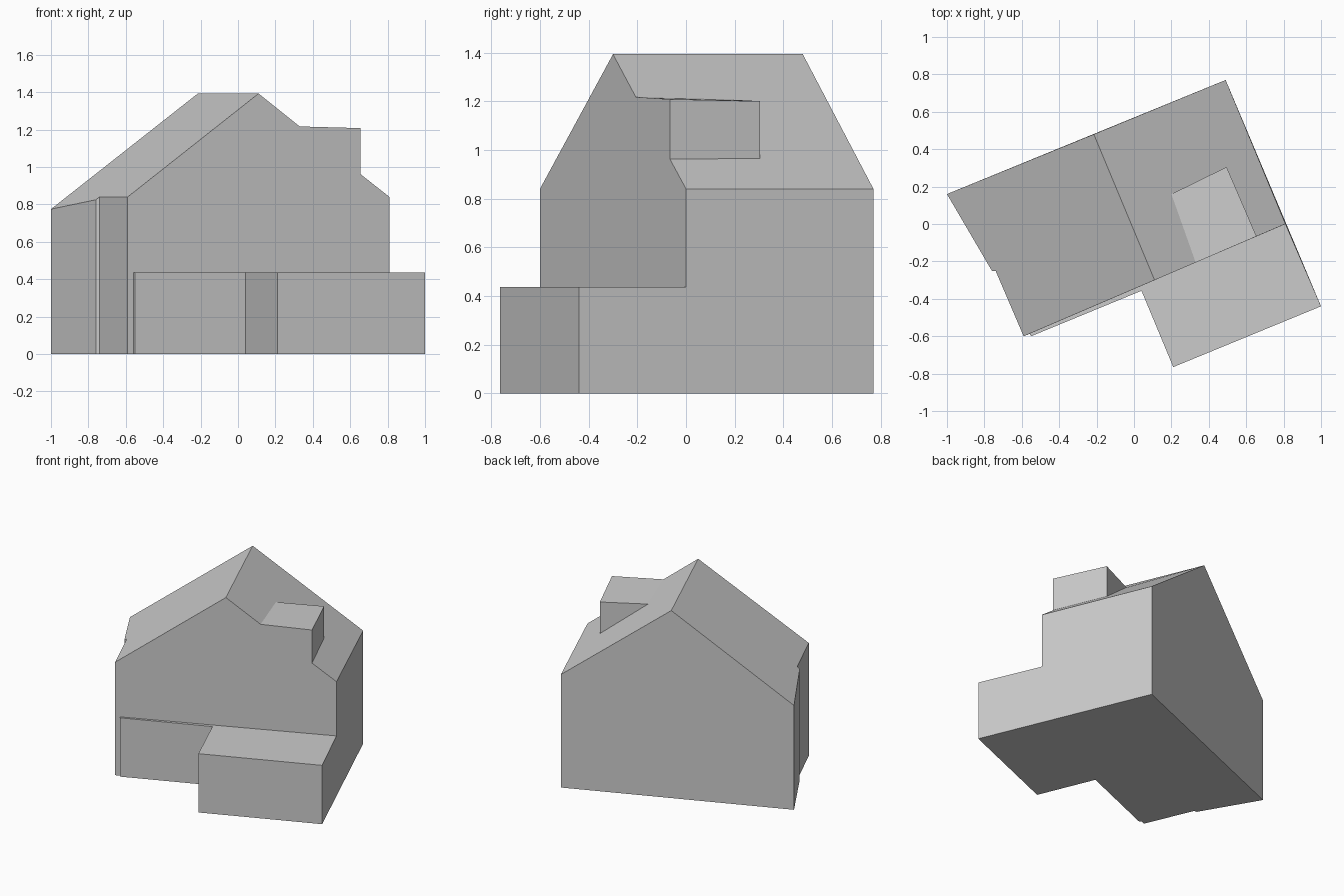
import bpy, bmesh
from mathutils import Vector

if "Cube" in bpy.data.objects:
    bpy.data.objects.remove(bpy.data.objects["Cube"])

grey = bpy.data.materials.new("light grey")
grey.diffuse_color = (0.6, 0.6, 0.6, 1)
grey.use_nodes = True
grey.node_tree.nodes["Principled BSDF"].inputs["Base Color"].default_value = grey.diffuse_color

EAVE, RIDGE, LOW = 0.84, 1.393, 0.437

# Plan positions
A, B, C, D = (-1, 0.16), (0.49, 0.77), (0.81, 0), (-0.59, -0.6)    # main corners
K1, K2 = (-0.76, -0.25), (-0.74, -0.25)                            # jog in left wall
S0, S1 = (-0.558, -0.587), (-0.55, -0.6)                           # thin front ledge
E0, E1, E2 = (0.04, -0.357), (0.21, -0.765), (1, -0.44)            # front extension
RF, RB = (0.11, -0.30), (-0.215, 0.48)                             # ridge ends


def at(p, z=0.0):
    return (p[0], p[1], z)


def build(name, panels):
    """Each panel is (outward direction, corner points)."""
    bm = bmesh.new()
    for outward, pts in panels:
        face = bm.faces.new([bm.verts.new(p) for p in pts])
        face.normal_update()
        if face.normal.dot(Vector(outward)) < 0:
            face.normal_flip()
    bmesh.ops.remove_doubles(bm, verts=bm.verts[:], dist=0.0005)
    mesh = bpy.data.meshes.new(name)
    bm.to_mesh(mesh)
    bm.free()
    mesh.materials.append(grey)
    obj = bpy.data.objects.new(name, mesh)
    bpy.context.collection.objects.link(obj)


def wall(outward, p, q, zp, zq):
    return (outward, [at(p), at(q), at(q, zq), at(p, zp)])


FRONT, BACK = (0.385, -0.92, 0), (-0.385, 0.92, 0)
RIGHT, LEFT, UP = (0.92, 0.385, 0), (-0.92, -0.385, 0), (0, 0, 1)

# Upper points shared by walls, roof and dormer
a, b, c, d = at(A, 0.775), at(B, EAVE), at(C, EAVE), at(D, EAVE)
k1, k2 = at(K1, 0.825), at(K2, EAVE)
rf, rb = at(RF, RIDGE), at(RB, RIDGE)
inner_f, inner_b = (0.33, -0.206, 1.217), (0.20, 0.16, 1.208)
sill_f, sill_b = (0.655, -0.066, 0.962), (0.495, 0.305, 0.965)
top_f, top_b = (0.655, -0.066, 1.208), (0.495, 0.305, 1.20)

# Main walls: the front gable runs up flush into the dormer side,
# and the right wall carries on along the extension
build("house_walls", [
    (FRONT, [at(D), at(S0), at(S0, LOW), at(C, LOW), c, sill_f, top_f,
             inner_f, rf, d]),
    (BACK, [at(A), a, rb, b, at(B)]),
    (RIGHT, [at(E2), at(E2, LOW), at(C, LOW), c, b, at(B)]),
    wall(LEFT, D, K2, EAVE, EAVE),
    wall(FRONT, K2, K1, EAVE, 0.825),
    wall(LEFT, K1, A, 0.825, 0.775),
])

# Pitched roof, notched on the right for the dormer
build("pitched_roof", [
    (UP, [rf, rb, a, k1, k2, d]),
    (UP, [rf, rb, b, c, sill_f, sill_b, inner_b, inner_f]),
])

# Dormer: flat top, outer face and back cheek
build("dormer", [
    (UP, [inner_f, top_f, top_b, inner_b]),
    (RIGHT, [sill_f, sill_b, top_b, top_f]),
    (BACK, [sill_b, top_b, inner_b]),
])

# Low front extension with its narrow ledge along the gable
build("front_extension", [
    (UP, [at(p, LOW) for p in (S0, S1, E0, E1, E2, C)]),
    wall(LEFT, S0, S1, LOW, LOW),
    wall(FRONT, S1, E0, LOW, LOW),
    wall(LEFT, E0, E1, LOW, LOW),
    wall(FRONT, E1, E2, LOW, LOW),
])

# Underside
build("floor", [((0, 0, -1), [at(p) for p in
                              (D, S0, S1, E0, E1, E2, B, A, K1, K2)])])
